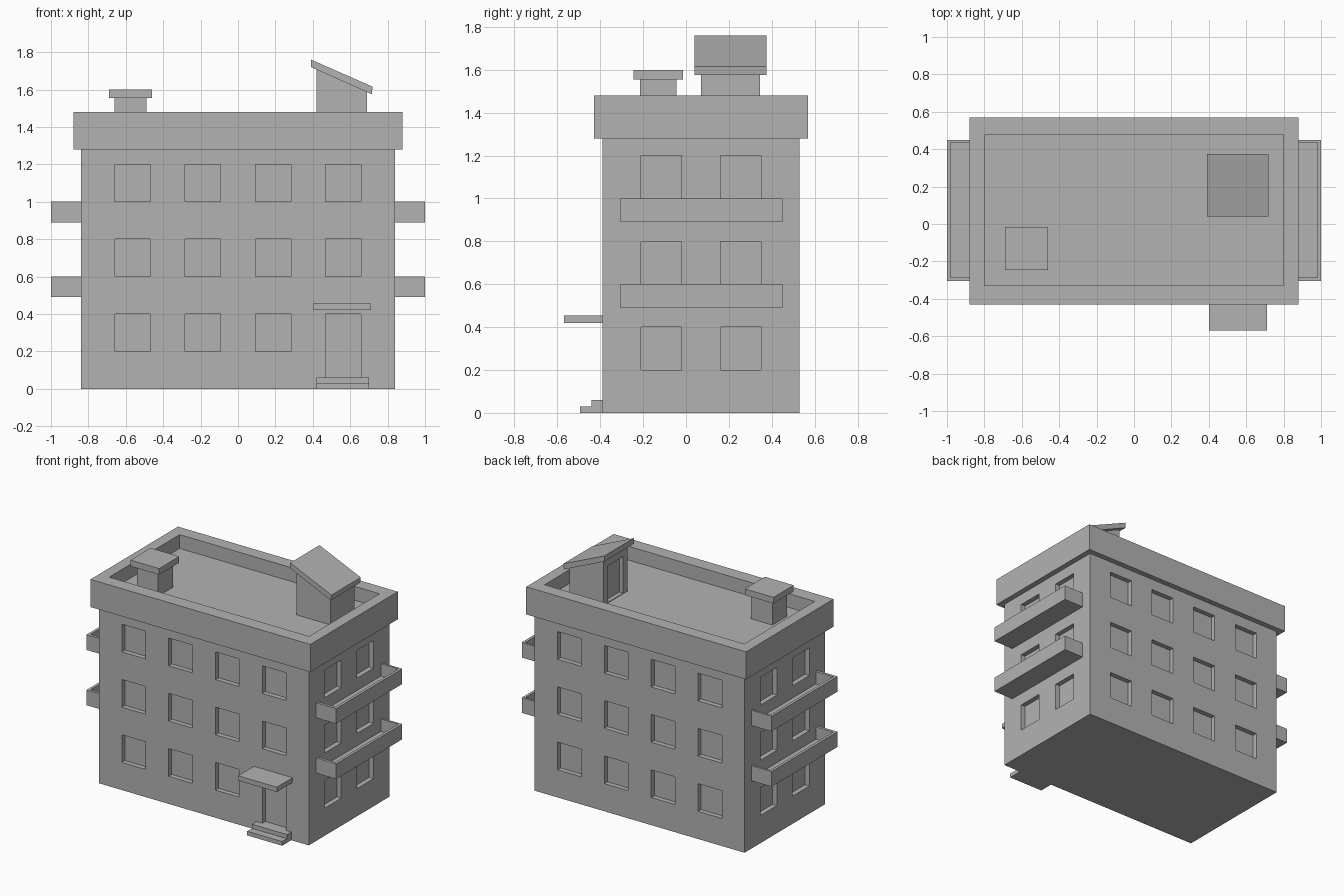
import bpy
import bmesh

if "Cube" in bpy.data.objects:
    bpy.data.objects.remove(bpy.data.objects["Cube"], do_unlink=True)

grey = bpy.data.materials.new("plain_grey")
grey.use_nodes = True
GREY = (0.45, 0.45, 0.45, 1)
grey.diffuse_color = GREY
next(n for n in grey.node_tree.nodes
     if n.type == 'BSDF_PRINCIPLED').inputs["Base Color"].default_value = GREY


def boxes(name, spans):
    """One object made of boxes, each given as (x range, y range, z range)."""
    bm = bmesh.new()
    for span in spans:
        verts = bmesh.ops.create_cube(bm, size=1)["verts"]
        for v in verts:
            v.co = [(a + b) / 2 + c * (b - a) for (a, b), c in zip(span, v.co)]
    return finish(name, bm)


def prism(name, profile, y0, y1):
    """Extrude an x-z profile along y."""
    bm = bmesh.new()
    face = bm.faces.new([bm.verts.new((x, y0, z)) for x, z in profile])
    moved = bmesh.ops.extrude_face_region(bm, geom=[face])["geom"]
    bmesh.ops.translate(bm, vec=(0, y1 - y0, 0),
                        verts=[g for g in moved if isinstance(g, bmesh.types.BMVert)])
    bmesh.ops.recalc_face_normals(bm, faces=bm.faces)
    return finish(name, bm)


def finish(name, bm):
    mesh = bpy.data.meshes.new(name)
    bm.to_mesh(mesh)
    bm.free()
    mesh.materials.append(grey)
    obj = bpy.data.objects.new(name, mesh)
    bpy.context.collection.objects.link(obj)
    return obj


def carve(obj, spans):
    """Cut box-shaped recesses out of an object."""
    cutter = boxes(obj.name + "_cutter", spans)
    cutter.hide_render = True
    mod = obj.modifiers.new("recesses", 'BOOLEAN')
    mod.operation = 'DIFFERENCE'
    mod.solver = 'EXACT'
    mod.object = cutter
    bpy.context.view_layer.objects.active = obj
    bpy.ops.object.modifier_apply(modifier=mod.name)
    bpy.data.objects.remove(cutter, do_unlink=True)


# Main block
W, FRONT, BACK = 0.84, -0.39, 0.53
DEPTH, HALF = 0.035, 0.095
walls = boxes("walls", [((-W, W), (FRONT, BACK), (0, 1.28))])

# Window and door recesses
recesses = []
for floor in range(3):
    z = (0.2 + 0.4 * floor, 0.4 + 0.4 * floor)
    for col in range(4):
        cx = -0.5625 + 0.375 * col
        x = (cx - HALF, cx + HALF)
        is_door = floor == 0 and col == 3
        recesses.append((x, (FRONT - 0.1, FRONT + DEPTH), (0.06, 0.4) if is_door else z))
        recesses.append((x, (BACK - DEPTH, BACK + 0.1), z))
    for cy in (-0.115, 0.255):
        y = (cy - HALF, cy + HALF)
        recesses.append(((W - DEPTH, W + 0.1), y, z))
        recesses.append(((-W - 0.1, -W + DEPTH), y, z))
carve(walls, recesses)

# Overhanging parapet with sunken flat roof
parapet = boxes("parapet", [((-0.88, 0.88), (-0.43, 0.57), (1.28, 1.48))])
carve(parapet, [((-0.80, 0.80), (-0.33, 0.475), (1.38, 1.6))])

# Balconies on both ends
for side, label in ((1, "left"), (-1, "right")):
    for z, level in ((0.49, "lower"), (0.89, "upper")):
        balcony = boxes(f"{label}_{level}_balcony",
                        [(sorted((side * W, side)), (-0.305, 0.45), (z, z + 0.11))])
        carve(balcony, [(sorted((side * 0.8, side * 0.98)), (-0.285, 0.435),
                         (z + 0.02, z + 0.2))])

# Entrance canopy and steps
boxes("entrance_canopy", [((0.40, 0.71), (-0.57, FRONT), (0.42, 0.455))])
boxes("lower_step", [((0.42, 0.70), (-0.495, FRONT), (0, 0.03))])
boxes("upper_step", [((0.42, 0.70), (-0.44, FRONT), (0.03, 0.06))])

# Chimney
boxes("chimney", [((-0.66, -0.49), (-0.215, -0.045), (1.38, 1.555))])
boxes("chimney_cap", [((-0.69, -0.46), (-0.245, -0.015), (1.555, 1.60))])

# Roof access hut with a sloping roof and a door on its tall side
hut = prism("roof_hut", [(0.42, 1.38), (0.69, 1.38), (0.69, 1.59), (0.42, 1.71)], 0.07, 0.345)
carve(hut, [((0.3, 0.45), (0.12, 0.29), (1.385, 1.65))])
prism("roof_hut_slab", [(0.39, 1.72), (0.715, 1.575), (0.72, 1.615), (0.39, 1.76)], 0.04, 0.375)
